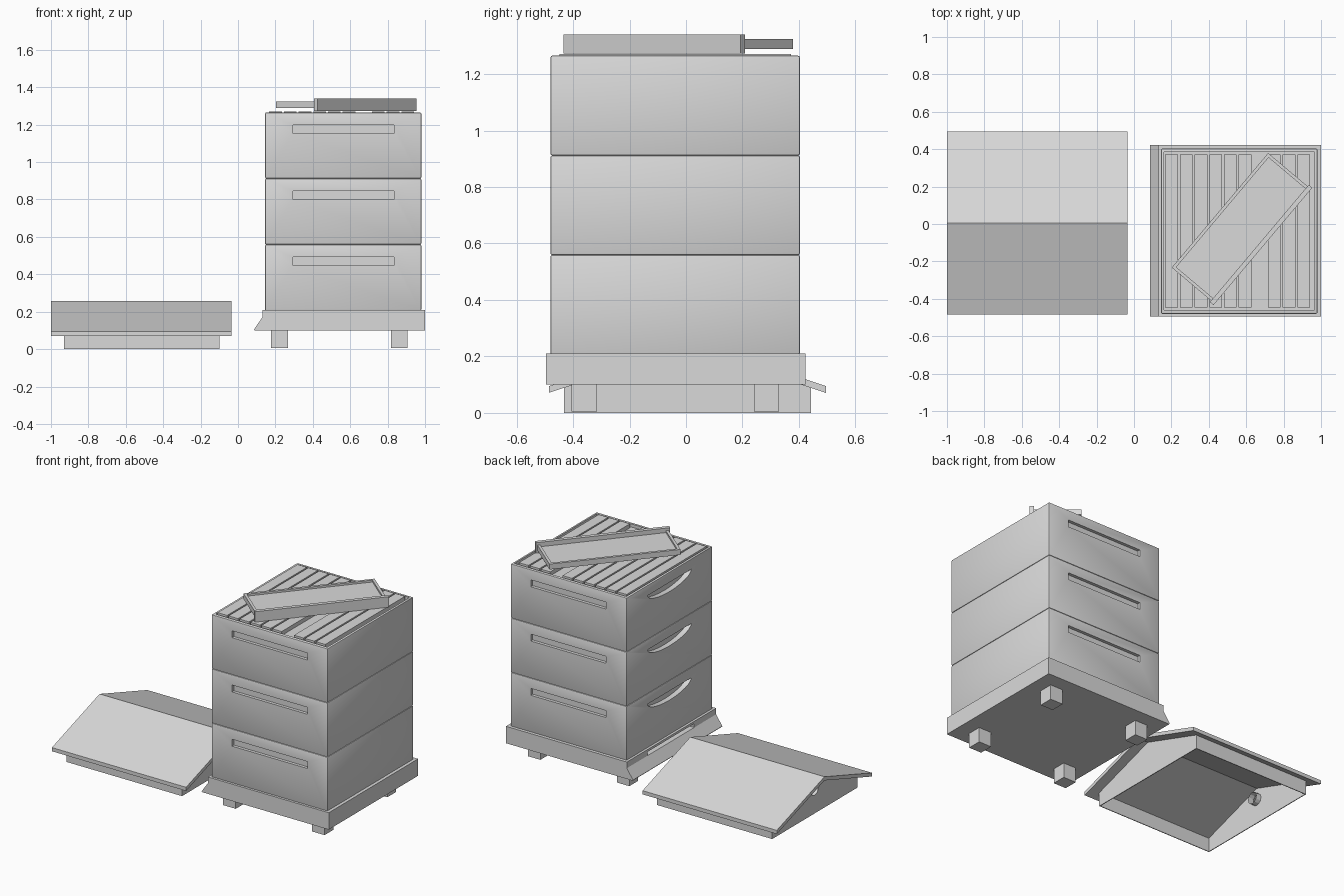
import bpy, bmesh, math
from mathutils import Matrix, Vector

if "Cube" in bpy.data.objects:
    bpy.data.objects.remove(bpy.data.objects["Cube"], do_unlink=True)

grey = bpy.data.materials.new("pale_grey")
grey.use_nodes = True
grey.diffuse_color = (0.7, 0.7, 0.7, 1)
grey.node_tree.nodes["Principled BSDF"].inputs["Base Color"].default_value = (0.7, 0.7, 0.7, 1)


def finish(name, bm):
    bmesh.ops.recalc_face_normals(bm, faces=bm.faces)
    mesh = bpy.data.meshes.new(name)
    bm.to_mesh(mesh)
    bm.free()
    mesh.materials.append(grey)
    obj = bpy.data.objects.new(name, mesh)
    bpy.context.collection.objects.link(obj)
    return obj


def add_box(bm, xs, ys, zs):
    lo, hi = Vector((xs[0], ys[0], zs[0])), Vector((xs[1], ys[1], zs[1]))
    size = hi - lo
    m = Matrix.Translation((lo + hi) / 2) @ Matrix.Diagonal((*size, 1))
    bmesh.ops.create_cube(bm, size=1, matrix=m)


def box(name, xs, ys, zs, bevel=0):
    bm = bmesh.new()
    add_box(bm, xs, ys, zs)
    if bevel:
        bmesh.ops.bevel(bm, geom=bm.edges[:], offset=bevel, segments=2,
                        profile=0.5, affect='EDGES')
    return finish(name, bm)


def prism_x(name, points, x0, x1):
    """Extrude a (y, z) outline along x."""
    bm = bmesh.new()
    face = bm.faces.new([bm.verts.new((x0, y, z)) for y, z in points])
    ext = bmesh.ops.extrude_face_region(bm, geom=[face])["geom"]
    bmesh.ops.translate(bm, vec=(x1 - x0, 0, 0),
                        verts=[v for v in ext if isinstance(v, bmesh.types.BMVert)])
    bm.faces.ensure_lookup_table()
    return finish(name, bm)


def tube_x(name, x0, x1, y, z, radius, caps):
    bm = bmesh.new()
    place = Matrix.Translation(((x0 + x1) / 2, y, z)) @ Matrix.Rotation(math.pi / 2, 4, 'Y')
    bmesh.ops.create_cone(bm, cap_ends=caps, segments=12, radius1=radius, radius2=radius,
                          depth=x1 - x0, matrix=place)
    return finish(name, bm)


def cut(obj, *cutters):
    """Subtract the cutters, bake the result and drop the cutters."""
    for c in cutters:
        c.hide_render = True
        mod = obj.modifiers.new("cut", 'BOOLEAN')
        mod.operation, mod.solver, mod.object = 'DIFFERENCE', 'EXACT', c
    deps = bpy.context.evaluated_depsgraph_get()
    obj_mesh = bpy.data.meshes.new_from_object(obj.evaluated_get(deps))
    obj.modifiers.clear()
    obj.data = obj_mesh
    for c in cutters:
        bpy.data.objects.remove(c, do_unlink=True)


def smooth(obj):
    bpy.ops.object.select_all(action='DESELECT')
    obj.select_set(True)
    bpy.context.view_layer.objects.active = obj
    bpy.ops.object.shade_smooth_by_angle(angle=math.radians(35))


# Hive boxes: shallow tray on top, long grips front and back, curved grip at the entrance side
X, Y = (0.145, 0.98), (-0.48, 0.403)
MID_Y = -0.0375
for i, level in enumerate(("lower", "middle", "upper")):
    z = 0.206 + 0.353 * i
    top = z + 0.353
    hive = box(level + "_hive_box", X, Y, (z, top), 0.006)
    grips = [box("grip_cutter", (0.293, 0.835), (y - 0.02, y + 0.02),
                 (top - 0.111, top - 0.066)) for y in Y]
    arc = [(MID_Y + 0.225 * math.cos(a), top - 0.066 - 0.06 * math.sin(a))
           for a in (math.pi * k / 12 for k in range(13))]
    cut(hive, box("tray_cutter", (0.16, 0.965), (-0.46, 0.385), (top - 0.02, top + 0.1)),
        prism_x("curved_grip_cutter", arc, X[0] - 0.05, X[0] + 0.035), *grips)
    smooth(hive)

# Hanging frame bars, leaving the seventh place empty
for i in range(10):
    if i != 6:
        x = 0.201 + 0.0785 * i
        box(f"hanging_frame_bar_{i + 1}", (x - 0.034, x + 0.034),
            (MID_Y - 0.41, MID_Y + 0.41), (1.243, 1.271))

# The removed frame lies flat across the top: bar, rim and inset comb sheet
bm = bmesh.new()
add_box(bm, (-0.034, 0.034), (-0.41, 0.41), (-0.025, 0))
add_box(bm, (-0.0175, 0.0175), (-0.4, 0.4), (-0.3, -0.283))
for s in (-1, 1):
    add_box(bm, (-0.0175, 0.0175), sorted((s * 0.383, s * 0.4)), (-0.283, -0.025))
add_box(bm, (-0.005, 0.005), (-0.383, 0.383), (-0.283, -0.025))
loose = finish("loose_frame", bm)
angle = math.radians(49.9)
along = Vector((math.cos(angle), math.sin(angle), 0))
away = Vector((math.sin(angle), -math.cos(angle), 0))
basis = Matrix((along.cross(away), along, away)).transposed().to_4x4()
loose.matrix_world = Matrix.Translation((0.689, -0.12, 1.306)) @ basis

# Floor with entrance slot, landing board and feet
base = box("hive_floor", (0.13, 1.0), (-0.495, 0.423), (0.1, 0.21))
cut(base, box("entrance_cutter", (0.1, 0.25), (-0.27, 0.21), (0.17, 0.195)))

bm = bmesh.new()
for y in (-0.495, 0.423):
    for x, z in ((0.13, 0.17), (0.085, 0.105), (0.088, 0.1), (0.13, 0.1)):
        bm.verts.new((x, y, z))
bmesh.ops.convex_hull(bm, input=bm.verts[:])
finish("landing_board", bm)

for side, x in (("right", 0.177), ("left", 0.817)):
    for end, y in (("front", -0.405), ("back", 0.24)):
        box(f"{end}_{side}_foot", (x, x + 0.09), (y, y + 0.09), (0.005, 0.1))

# Pitched roof resting on the ground beside the hive
RIDGE, SLOPE = 0.257, 0.33
MID = 0.005


def pitched(half, ridge, bottom):
    eave = ridge - SLOPE * half
    return [(MID - half, bottom), (MID + half, bottom),
            (MID + half, eave), (MID, ridge), (MID - half, eave)]


outer = pitched(0.49, RIDGE, 0)[2:]
inner = [(y, z - 0.024) for y, z in reversed(outer)]
prism_x("roof_slopes", outer + inner, -1.0, -0.034)

# Thin roof walls, open below, with a round vent and its short sleeve
walls = prism_x("roof_walls", pitched(0.4375, RIDGE - 0.015, 0), -0.93, -0.1)
cut(walls, prism_x("roof_cavity_cutter", pitched(0.4325, RIDGE - 0.026, -0.1), -0.925, -0.105),
    tube_x("vent_cutter", -0.98, -0.88, MID, 0.155, 0.037, True))
tube_x("vent_sleeve", -0.928, -0.89, MID, 0.155, 0.0375, False)
